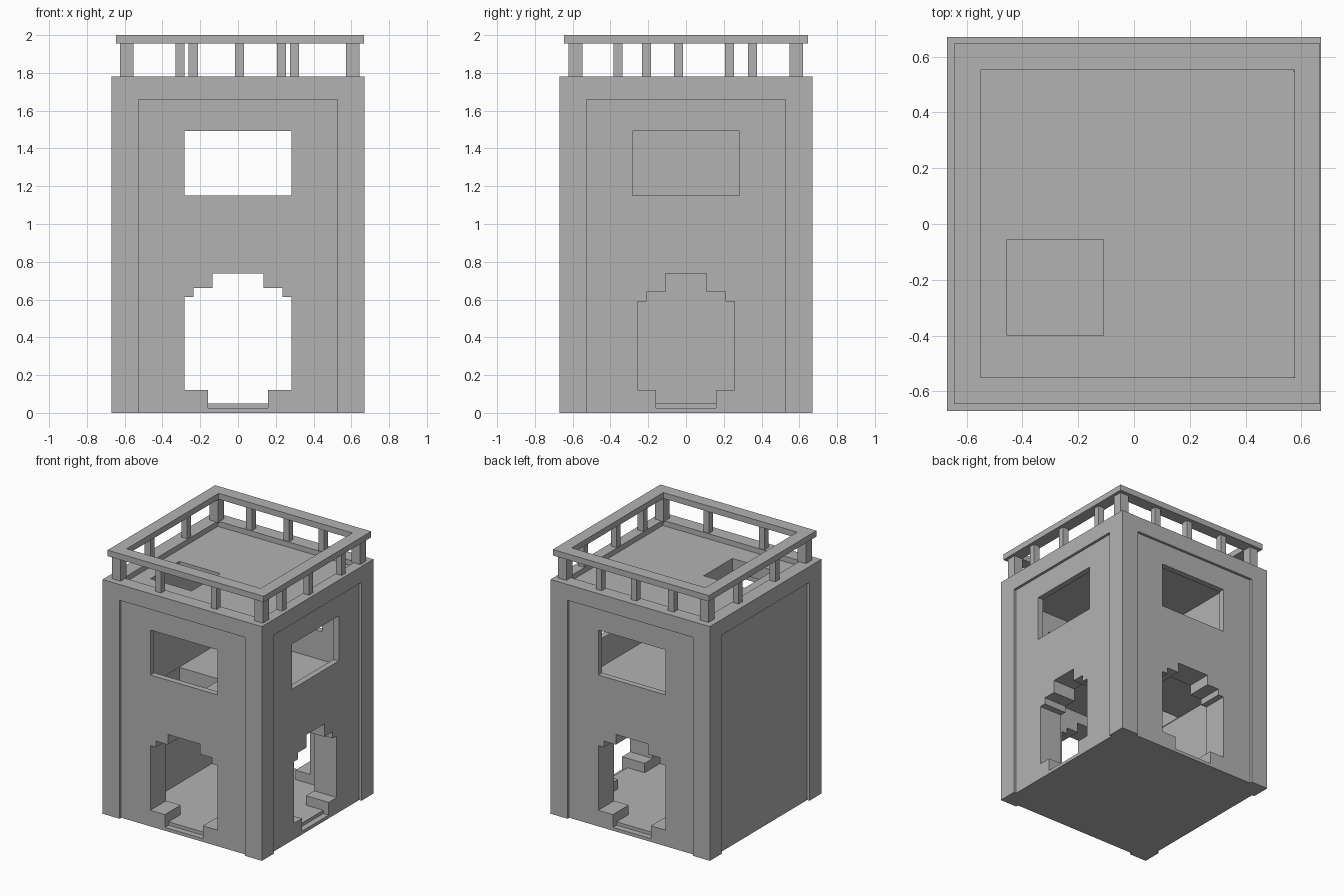
import bpy, bmesh
from mathutils import Matrix, Vector

cube = bpy.data.objects.get("Cube")
if cube:
    bpy.data.objects.remove(cube, do_unlink=True)

stone = bpy.data.materials.new("grey_stone")
stone.use_nodes = True
GREY = (0.45, 0.45, 0.45, 1)
stone.diffuse_color = GREY
stone.node_tree.nodes["Principled BSDF"].inputs["Base Color"].default_value = GREY


def finish(name, bm):
    bmesh.ops.recalc_face_normals(bm, faces=bm.faces[:])
    mesh = bpy.data.meshes.new(name)
    bm.to_mesh(mesh)
    bm.free()
    mesh.materials.append(stone)
    ob = bpy.data.objects.new(name, mesh)
    bpy.context.collection.objects.link(ob)
    return ob


def box(name, x, y, z):
    """Box from (low, high) pairs along each axis."""
    bm = bmesh.new()
    size = [b - a for a, b in (x, y, z)]
    mid = [(a + b) / 2 for a, b in (x, y, z)]
    bmesh.ops.create_cube(bm, size=1, matrix=Matrix.Translation(mid) @ Matrix.Diagonal((*size, 1)))
    return finish(name, bm)


def prism(name, half, axis, start, end):
    """Mirror a half profile of (side, z) points and extrude it along x or y."""
    outline = half + [(-s, z) for s, z in reversed(half)]
    bm = bmesh.new()
    verts = [bm.verts.new((s, start, z) if axis == "y" else (start, s, z)) for s, z in outline]
    face = bm.faces.new(verts)
    moved = bmesh.ops.extrude_face_region(bm, geom=[face])["geom"]
    shift = Vector((0, end - start, 0) if axis == "y" else (end - start, 0, 0))
    bmesh.ops.translate(bm, verts=[v for v in moved if isinstance(v, bmesh.types.BMVert)], vec=shift)
    return finish(name, bm)


def cut(target, cutter):
    cutter.hide_render = True
    mod = target.modifiers.new("cut", "BOOLEAN")
    mod.operation = "DIFFERENCE"
    mod.solver = "EXACT"
    mod.object = cutter
    bpy.context.view_layer.objects.active = target
    bpy.ops.object.modifier_apply(modifier=mod.name)
    bpy.data.objects.remove(cutter, do_unlink=True)


W = 0.67
tower = box("tower_body", (-W, W), (-W, W), (0, 1.78))

# Shallow panels between the corner pilasters
panel, panel_z = (-0.527, 0.527), (-0.1, 1.66)
for lo, hi in ((-0.8, -0.65), (0.65, 0.8)):
    cut(tower, box("panel_cutter", panel, (lo, hi), panel_z))
    cut(tower, box("panel_cutter", (lo, hi), panel, panel_z))

# Rooms, sunken roof deck and ladder hatches
cut(tower, box("lower_room", (-0.46, 0.46), (-0.46, 0.46), (0.05, 0.82)))
cut(tower, box("upper_room", (-0.457, 0.605), (-0.605, 0.605), (0.935, 1.64)))
cut(tower, box("roof_deck", (-0.565, 0.59), (-0.565, 0.565), (1.74, 1.9)))
cut(tower, box("hatches", (-0.455, -0.11), (-0.4, -0.055), (0.7, 1.9)))

# Stepped archways: wide ones front and back, a narrower one on the +x side
wide = [(0.16, 0.05), (0.16, 0.122), (0.282, 0.122), (0.282, 0.613),
        (0.235, 0.613), (0.235, 0.66), (0.135, 0.66), (0.135, 0.737)]
narrow = [(0.16, 0.05), (0.16, 0.122), (0.257, 0.122), (0.257, 0.59),
          (0.208, 0.59), (0.208, 0.64), (0.108, 0.64), (0.108, 0.737)]
cut(tower, prism("arch_cutter", wide, "y", -0.8, 0.8))
cut(tower, prism("arch_cutter", narrow, "x", 0.3, 0.8))

# Windows above the archways, and lowered door sills
opening, sill, sill_z = (-0.282, 0.282), (-0.16, 0.16), (0.025, 0.08)
cut(tower, box("window_cutter", opening, (-0.8, 0.8), (1.15, 1.492)))
cut(tower, box("window_cutter", (0.3, 0.8), opening, (1.15, 1.492)))
cut(tower, box("sill_cutter", sill, (-0.8, -0.605), sill_z))
cut(tower, box("sill_cutter", sill, (0.605, 0.8), sill_z))
cut(tower, box("sill_cutter", (0.605, 0.8), sill, sill_z))

# Roof rail
rail = box("roof_rail", (-0.645, 0.667), (-0.645, 0.647), (1.955, 2.0))
cut(rail, box("rail_cutter", (-0.55, 0.575), (-0.55, 0.552), (1.9, 2.1)))


# Balusters and corner posts
def post(name, x, y, r):
    box(name, (x - r, x + r), (y - r, y + r), (1.775, 1.96))


for x in (-0.588, 0.608):
    for y in (-0.585, 0.583):
        post("corner_post", x, y, 0.036)
for y, xs in ((-0.595, (-0.237, 0.23)), (0.595, (-0.307, 0.007, 0.3))):
    for x in xs:
        post("baluster", x, y, 0.024)
for x, ys in ((-0.597, (-0.21, 0.23)), (0.618, (-0.36, -0.04, 0.352))):
    for y in ys:
        post("baluster", x, y, 0.024)
